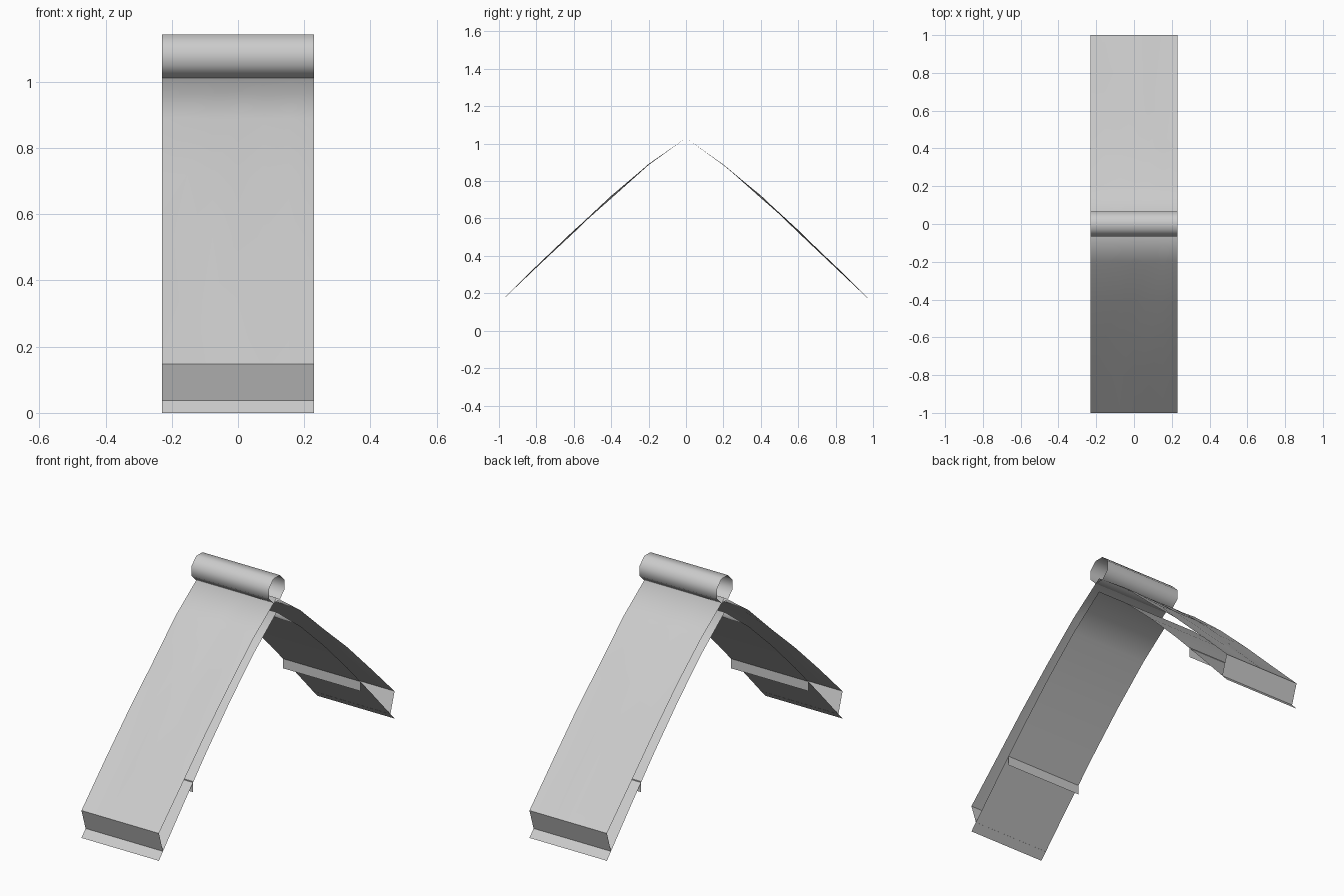
import bpy, bmesh, math, random

if "Cube" in bpy.data.objects:
    bpy.data.objects.remove(bpy.data.objects["Cube"])

random.seed(3)
W = 0.23  # half width of every part


def sheet(name, profile, cols=1, ripple=0.0, smooth=False, closed=False):
    """Open surface: a (y, z) profile swept along x."""
    bm = bmesh.new()
    rows = []
    for y, z in profile:
        row = []
        for i in range(cols + 1):
            amp = ripple * math.sin(math.pi * min(abs(y), 1))
            x = -W + 2 * W * i / cols
            row.append(bm.verts.new((x, y, z + amp * random.uniform(-1, 1))))
        rows.append(row)
    pairs = list(zip(rows, rows[1:]))
    if closed:
        pairs.append((rows[-1], rows[0]))
    for a, b in pairs:
        for i in range(cols):
            f = bm.faces.new((a[i], a[i + 1], b[i + 1], b[i]))
            f.smooth = smooth
    me = bpy.data.meshes.new(name)
    bm.to_mesh(me)
    bm.free()
    ob = bpy.data.objects.new(name, me)
    bpy.context.collection.objects.link(ob)
    return ob


def both_slopes(half):
    """Mirror a half profile (ridge first) over the ridge."""
    return [(-y, z) for y, z in reversed(half[1:])] + half


# arched upper and lower skins, running over the ridge
upper = [(0, 1.03), (0.2, 0.887), (0.4, 0.715), (0.6, 0.53), (0.8, 0.34), (1, 0.147)]
lower = [(0, 0.953), (0.2, 0.802), (0.4, 0.622), (0.6, 0.425), (0.8, 0.215), (1, 0)]
sheet("upper_skin", both_slopes(upper), cols=6, ripple=0.009, smooth=True)
sheet("lower_skin", both_slopes(lower), smooth=True)

# open octagonal ridge tube
r = 0.0705
ring = [(r * math.cos(a), 1.077 + r * math.sin(a))
        for a in (math.pi / 8 + k * math.pi / 4 for k in range(8))]
sheet("ridge_tube", ring, smooth=True, closed=True)

# eave boards and hanging battens on both sides
for side, s in (("front", -1), ("back", 1)):
    sheet(side + "_eave_board", [(s * 1.0, 0.147), (s * 0.965, 0.037)])
    sheet(side + "_batten", [(s * 0.71, 0.315), (s * 0.71, 0.258)])
